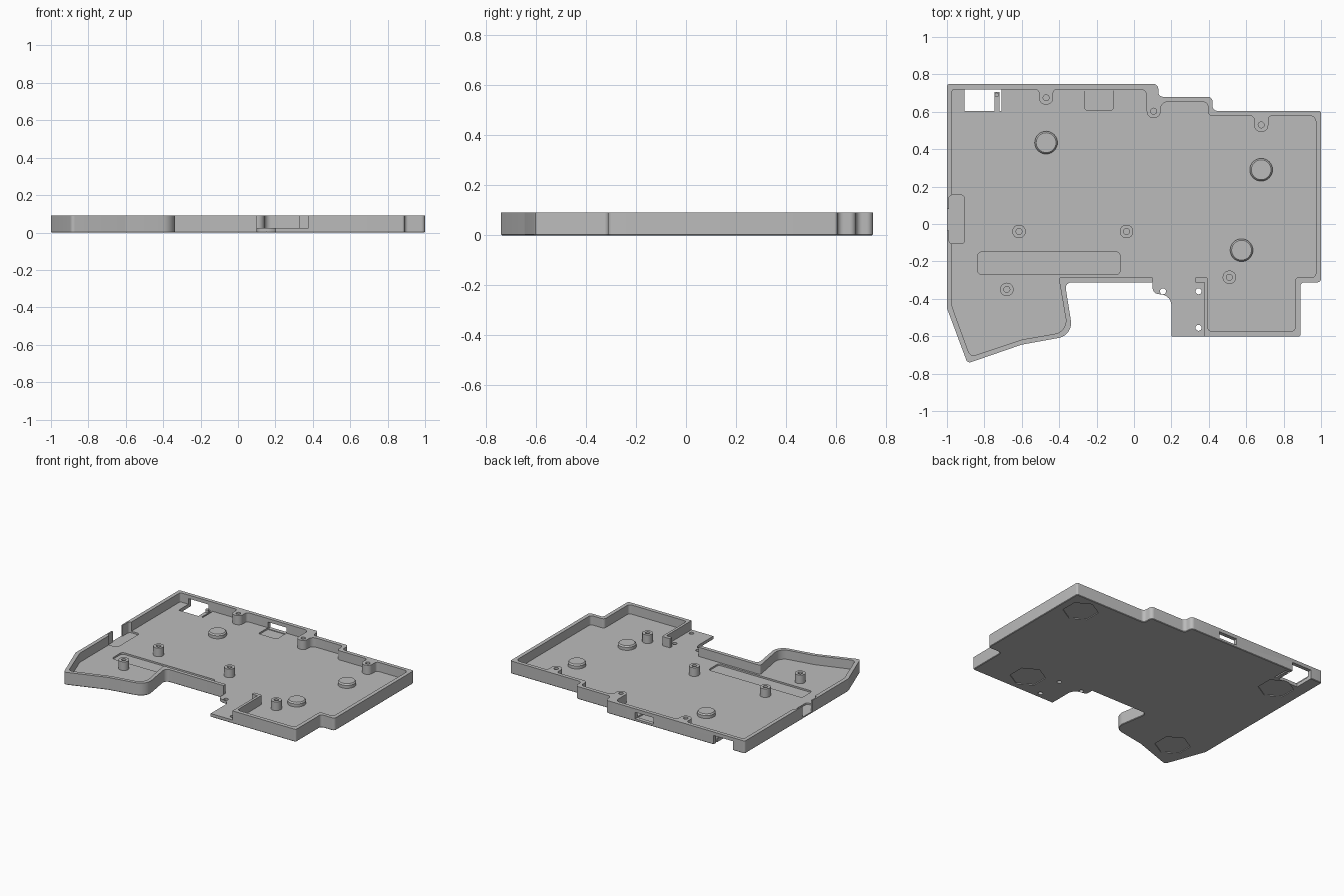
import bpy, bmesh, math
from mathutils import Vector

cube = bpy.data.objects.get("Cube")
if cube:
    bpy.data.objects.remove(cube, do_unlink=True)

TOP, FLOOR, POCKET = 0.092, 0.025, 0.013

grey = bpy.data.materials.new("Matte grey")
grey.use_nodes = True
grey.diffuse_color = (0.5, 0.5, 0.5, 1)
grey.node_tree.nodes["Principled BSDF"].inputs["Base Color"].default_value = (0.5, 0.5, 0.5, 1)


def rounded(points, default=0.012, steps=6):
    """Round the corners of a closed outline; a third value is the radius."""
    out = []
    n = len(points)
    for i, p in enumerate(points):
        r = p[2] if len(p) > 2 else default
        c = Vector(p[:2])
        a = Vector(points[i - 1][:2]) - c
        b = Vector(points[(i + 1) % n][:2]) - c
        half = a.angle(b) / 2
        if r == 0 or half > 1.5:
            out.append(c)
            continue
        reach = min(r / math.tan(half), a.length * 0.49, b.length * 0.49)
        r = reach * math.tan(half)
        a.normalize()
        b.normalize()
        centre = c + (a + b).normalized() * (r / math.sin(half))
        start, end = c + a * reach - centre, c + b * reach - centre
        for k in range(steps + 1):
            v = start.lerp(end, k / steps)
            if k in (0, steps):
                out.append(centre + v)
            else:
                w = math.pi - 2 * half
                t = k / steps
                out.append(centre + (start * math.sin((1 - t) * w) + end * math.sin(t * w)) / math.sin(w))
    return out


def finish(bm, name):
    bmesh.ops.recalc_face_normals(bm, faces=bm.faces)
    me = bpy.data.meshes.new(name)
    bm.to_mesh(me)
    bm.free()
    ob = bpy.data.objects.new(name, me)
    bpy.context.collection.objects.link(ob)
    me.materials.append(grey)
    return ob


def prism(name, outline, z0, z1, chamfer=0):
    bm = bmesh.new()
    base = bm.faces.new([bm.verts.new((p[0], p[1], z0)) for p in outline])
    edges = list(base.edges)
    res = bmesh.ops.extrude_face_region(bm, geom=[base], use_keep_orig=True)
    verts = [g for g in res["geom"] if isinstance(g, bmesh.types.BMVert)]
    bmesh.ops.translate(bm, verts=verts, vec=(0, 0, z1 - z0))
    if chamfer:
        bmesh.ops.bevel(bm, geom=edges, offset=chamfer, segments=1, affect='EDGES')
    return finish(bm, name)


def rect(x0, x1, y0, y1, r=0.0):
    return rounded([(x0, y0, r), (x1, y0, r), (x1, y1, r), (x0, y1, r)])


def circle(x, y, r, n=32, turn=0.0):
    return [(x + r * math.cos(turn + math.tau * k / n), y + r * math.sin(turn + math.tau * k / n))
            for k in range(n)]


def cut(body, outline, z0, z1):
    cutter = prism("cutter", outline, z0, z1)
    cutter.hide_render = True
    mod = body.modifiers.new("cut", 'BOOLEAN')
    mod.operation, mod.solver, mod.object = 'DIFFERENCE', 'EXACT', cutter
    bpy.context.view_layer.objects.active = body
    bpy.ops.object.modifier_apply(modifier=mod.name)
    bpy.data.objects.remove(cutter, do_unlink=True)


def lathe(name, x, y, profile, n=32):
    bm = bmesh.new()
    vs = [bm.verts.new((r, 0, z)) for r, z in profile]
    es = [bm.edges.new(pair) for pair in zip(vs, vs[1:])]
    bmesh.ops.spin(bm, geom=vs + es, cent=(0, 0, 0), axis=(0, 0, 1), angle=math.tau, steps=n)
    bmesh.ops.remove_doubles(bm, verts=bm.verts, dist=1e-5)
    bmesh.ops.translate(bm, verts=bm.verts, vec=(x, y, 0))
    return finish(bm, name)


# Outer shell
outer = rounded([
    (-1, 0.748), (0.13, 0.748, 0.025), (0.13, 0.68, 0.025), (0.42, 0.68, 0.025),
    (0.42, 0.605, 0.025), (1, 0.605), (1, -0.312, 0.02), (0.89, -0.312, 0.02),
    (0.89, -0.602), (0.2, -0.602, 0), (0.2, -0.385, 0.085), (0.1, -0.37, 0.03),
    (0.1, -0.312, 0), (-0.37, -0.312, 0.03), (-0.325, -0.595, 0.08),
    (-0.6, -0.645, 0.1), (-0.89, -0.745, 0.02), (-1, -0.45, 0.03)])
body = prism("case_tray", outer, 0, TOP, chamfer=0.004)

# Cavity, leaving the walls with their screw bosses
cavity = rounded([
    (-0.972, 0.72), (-0.508, 0.72, 0.02), (-0.508, 0.638, 0.036), (-0.432, 0.638, 0.036),
    (-0.432, 0.72, 0.02), (0.068, 0.72, 0.035), (0.068, 0.566, 0.036), (0.142, 0.566, 0.036),
    (0.142, 0.652, 0.035), (0.395, 0.652, 0.025), (0.395, 0.578, 0.025), (0.642, 0.578, 0.02),
    (0.642, 0.492, 0.036), (0.718, 0.492, 0.036), (0.718, 0.578, 0.02), (0.972, 0.578, 0.03),
    (0.972, -0.285, 0.02), (0.862, -0.285, 0.02), (0.862, -0.573, 0.02),
    (0.395, -0.573, 0.02), (0.395, -0.285), (-0.403, -0.285), (-0.353, -0.575, 0.07),
    (-0.6, -0.618, 0.1), (-0.875, -0.71, 0.03), (-0.972, -0.443, 0.03)])
cut(body, cavity, FLOOR, 0.2)

# Open ledge at the front, where the wall stops
ledge = [(0.1, -0.25), (0.33, -0.25), (0.33, -0.312), (0.376, -0.312), (0.376, -0.7), (0.1, -0.7)]
cut(body, ledge, FLOOR, 0.2)

# Floor recesses
cut(body, rect(-0.835, -0.075, -0.27, -0.15, 0.02), POCKET, 0.1)
cut(body, rect(-0.262, -0.112, 0.608, 0.719, 0.012), POCKET, 0.08)
cut(body, rect(-0.99, -0.905, -0.105, 0.155, 0.02), POCKET, 0.2)

# Wall openings: side notch and two connector ports
cut(body, rect(-1.1, -0.95, -0.035, 0.08), POCKET, 0.2)
cut(body, rect(-0.262, -0.112, 0.7, 0.9), POCKET + 0.005, 0.066)
cut(body, rect(-0.905, -0.745, 0.605, 0.9), -0.1, 0.066)

# Slot that frees the flexible button
cut(body, rect(-0.718, -0.708, 0.605, 0.715), -0.1, 0.05)
cut(body, rect(-0.76, -0.708, 0.705, 0.718), -0.1, 0.05)

# Screw holes in the ledge and wall bosses
for x, y in ((0.155, -0.36), (0.345, -0.36), (0.345, -0.555)):
    cut(body, circle(x, y, 0.016, 20), -0.1, 0.1)
for x, y in ((-0.47, 0.675), (0.105, 0.603), (0.68, 0.53)):
    cut(body, circle(x, y, 0.016, 20), 0.035, 0.2)

# Shallow hexagonal foot recesses underneath
for x, y in ((0.84, 0.45), (0.55, -0.44), (-0.77, -0.52), (-0.81, 0.5)):
    cut(body, circle(x, y, 0.12, 6, math.pi / 6), -0.1, 0.006)

parts = [body]

# Button nub
parts.append(lathe("button_nub", -0.733, 0.69,
                   [(0, 0.02), (0.012, 0.02), (0.012, 0.045), (0, 0.045)], 16))

# Screw posts
for i, (x, y) in enumerate(((-0.615, -0.04), (-0.04, -0.04), (0.51, -0.285), (-0.68, -0.35))):
    parts.append(lathe(f"screw_post_{i + 1}", x, y,
                       [(0, 0.035), (0.016, 0.035), (0.016, 0.088), (0.036, 0.088),
                        (0.036, 0.02), (0, 0.02)]))

# Raised round pads
for i, (x, y) in enumerate(((-0.47, 0.435), (0.68, 0.29), (0.575, -0.14))):
    parts.append(lathe(f"round_pad_{i + 1}", x, y,
                       [(0, 0.02), (0.061, 0.02), (0.061, 0.047), (0.053, 0.056), (0, 0.056)]))

# Smooth the rounded corners, keep edges crisp
bpy.ops.object.select_all(action='DESELECT')
for ob in parts:
    ob.select_set(True)
bpy.context.view_layer.objects.active = body
bpy.ops.object.shade_smooth_by_angle(angle=math.radians(30))
